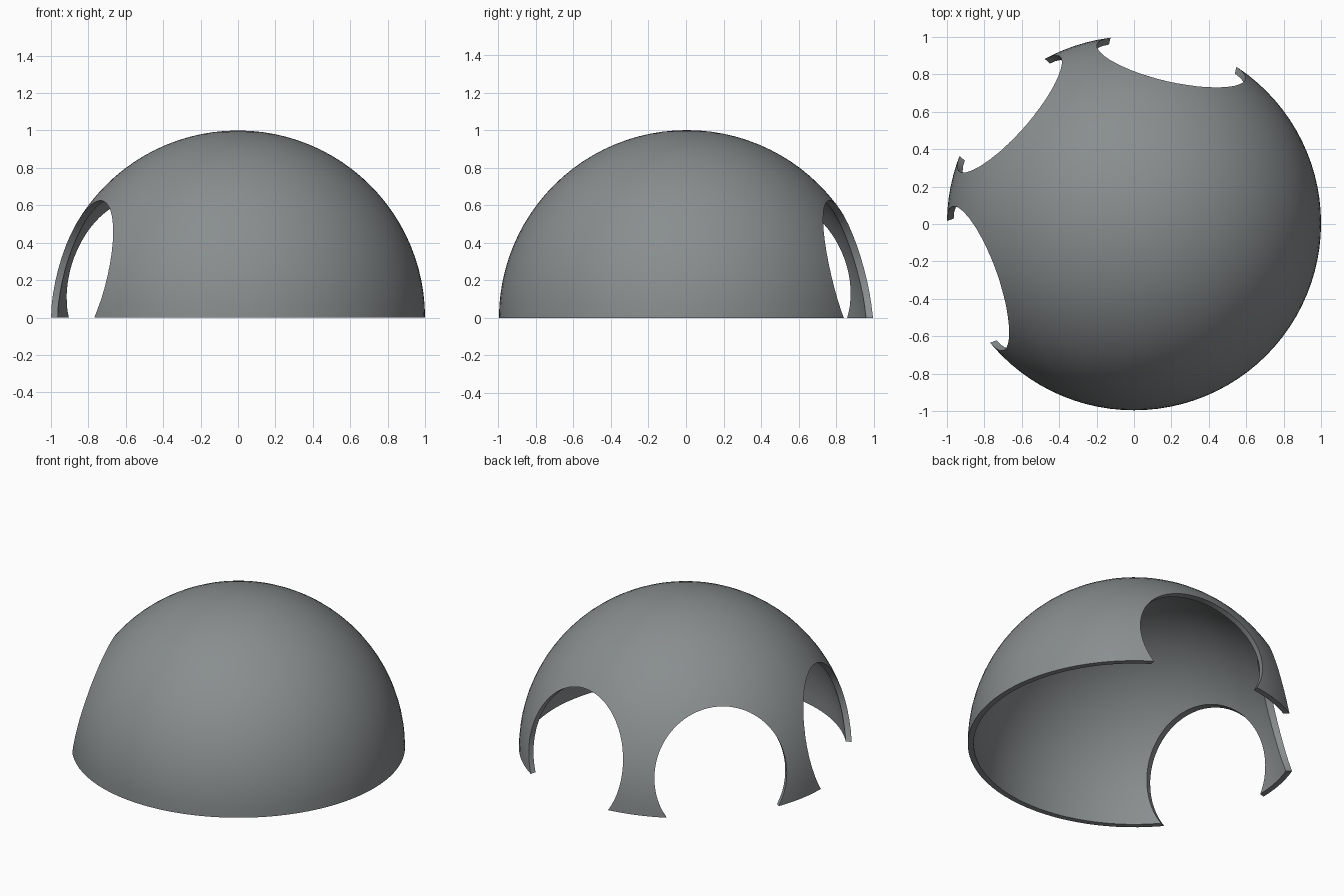
import bpy, bmesh, math
from mathutils import Matrix, Vector

if "Cube" in bpy.data.objects:
    bpy.data.objects.remove(bpy.data.objects["Cube"])

OUTER, INNER = 1.0, 0.965
SEGMENTS, RINGS = 96, 24
HOLE_RADIUS, HOLE_HEIGHT = 0.408, 0.217
HOLE_ANGLES = (77, 138.7, 199.5)

grey = bpy.data.materials.new("slate grey")
grey.diffuse_color = (0.25, 0.27, 0.275, 1)
grey.use_nodes = True
grey.node_tree.nodes["Principled BSDF"].inputs["Base Color"].default_value = grey.diffuse_color


def new_object(name, bm):
    mesh = bpy.data.meshes.new(name)
    bm.to_mesh(mesh)
    bm.free()
    obj = bpy.data.objects.new(name, mesh)
    bpy.context.collection.objects.link(obj)
    return obj


# Dome shell: quarter-circle wall section spun around z
bm = bmesh.new()
arc = [i * math.pi / 2 / RINGS for i in range(RINGS + 1)]
outside = [(OUTER * math.cos(a), 0, OUTER * math.sin(a)) for a in arc]
inside = [(INNER * math.cos(a), 0, INNER * math.sin(a)) for a in arc]
verts = [bm.verts.new(p) for p in outside[::-1] + inside]
edges = [bm.edges.new(pair) for pair in zip(verts, verts[1:])]
bmesh.ops.spin(bm, geom=verts + edges, cent=(0, 0, 0), axis=(0, 0, 1),
               angle=math.tau, steps=SEGMENTS)
bmesh.ops.remove_doubles(bm, verts=bm.verts[:], dist=1e-4)
bmesh.ops.recalc_face_normals(bm, faces=bm.faces[:])
dome = new_object("dome_shell", bm)
dome.data.materials.append(grey)
bpy.context.view_layer.objects.active = dome
dome.select_set(True)

# Round openings: horizontal cylinders cut through the wall
for number, degrees in enumerate(HOLE_ANGLES, 1):
    a = math.radians(degrees)
    direction = Vector((math.cos(a), math.sin(a), 0))
    place = (Matrix.Translation(direction * 0.9 + Vector((0, 0, HOLE_HEIGHT)))
             @ direction.to_track_quat('Z', 'Y').to_matrix().to_4x4())
    bm = bmesh.new()
    bmesh.ops.create_cone(bm, cap_ends=True, segments=96, radius1=HOLE_RADIUS,
                          radius2=HOLE_RADIUS, depth=1.0, matrix=place)
    cutter = new_object(f"opening_cutter_{number}", bm)
    cutter.hide_render = True
    cutter.data.materials.append(grey)
    cut = dome.modifiers.new("opening", 'BOOLEAN')
    cut.operation = 'DIFFERENCE'
    cut.solver = 'EXACT'
    cut.object = cutter
    bpy.ops.object.modifier_apply(modifier=cut.name)
    bpy.data.objects.remove(cutter)

# Smooth surfaces with crisp rims
bpy.ops.object.shade_smooth_by_angle(angle=math.radians(30))
dome.location.y = 0.004
